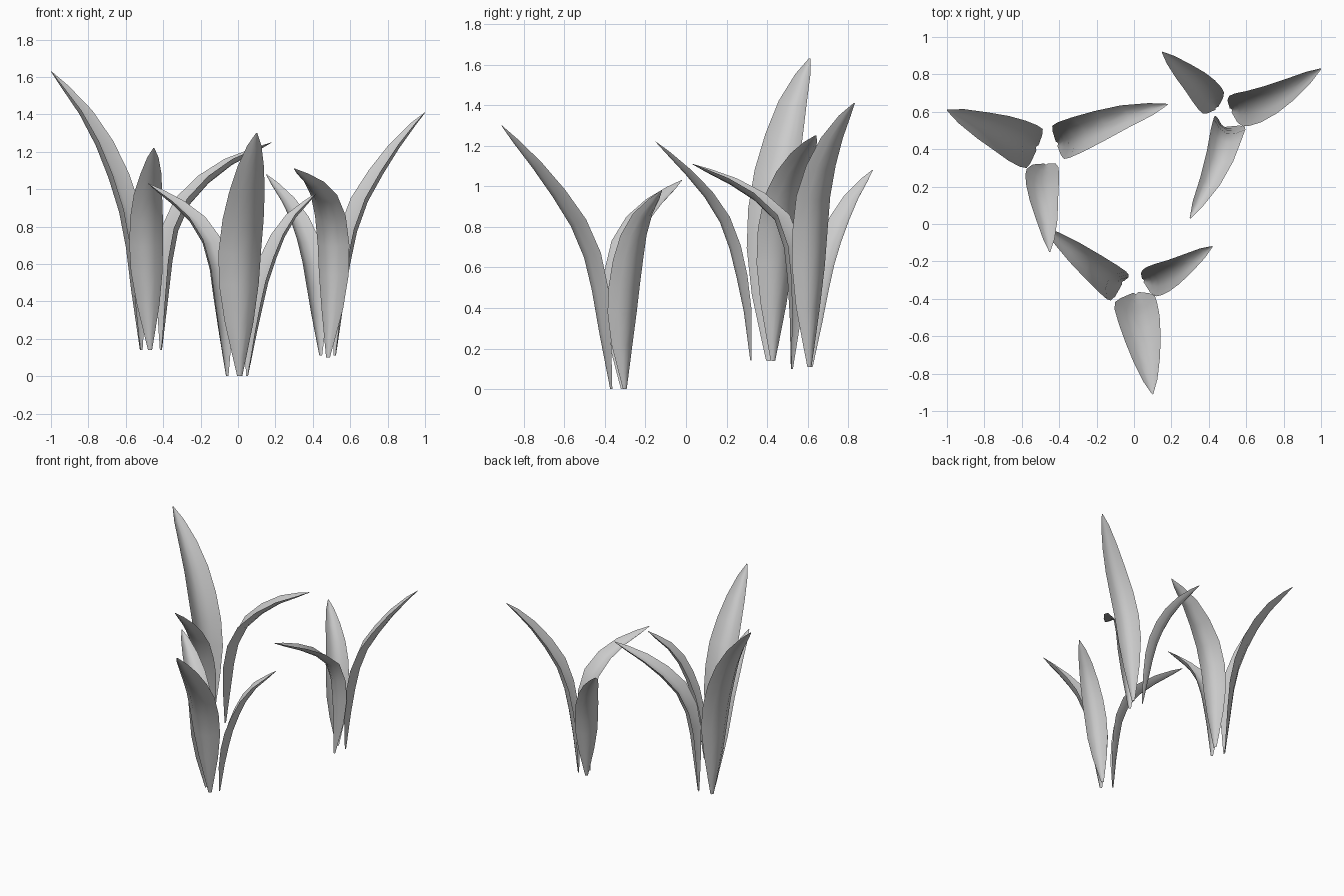
import bpy
import bmesh
from mathutils import Vector

if "Cube" in bpy.data.objects:
    bpy.data.objects.remove(bpy.data.objects["Cube"])

grey = bpy.data.materials.new("leaf_grey")
grey.use_nodes = True
colour = (0.6, 0.6, 0.6, 1)
grey.diffuse_color = colour
grey.node_tree.nodes["Principled BSDF"].inputs["Base Color"].default_value = colour

# Leaf outline: (fraction of length, fraction of full width)
OUTLINE = [(0, .12), (.07, .32), (.2, .68), (.34, .94), (.46, 1), (.58, .97),
           (.7, .84), (.82, .63), (.93, .34), (1, .03)]
ACROSS = (-1, -.5, 0, .5, 1)
TROUGH = .3


def point_at(path, fraction):
    """Point at a fraction of the length of a path."""
    steps = [(b - a).length for a, b in zip(path, path[1:])]
    left = fraction * sum(steps)
    for a, b, step in zip(path, path[1:], steps):
        if left <= step + 1e-6:
            return a.lerp(b, left / step)
        left -= step
    return path[-1].copy()


def leaf(name, width, *points):
    """Trough-shaped blade swept along a path, hollow side up."""
    path = [Vector(p) for p in points]
    out = path[-1] - path[0]
    side = Vector((-out.y, out.x, 0)).normalized()
    bm = bmesh.new()
    rows = []
    for f, w in OUTLINE:
        ahead = point_at(path, min(f + .06, 1)) - point_at(path, max(f - .06, 0))
        inward = ahead.cross(side).normalized()
        w *= width
        middle = point_at(path, f)
        rows.append([bm.verts.new(middle + side * (u * w / 2)
                                  + inward * (TROUGH * w * (u * u - .45)))
                     for u in ACROSS])
    for low, high in zip(rows, rows[1:]):
        for i in range(len(ACROSS) - 1):
            bm.faces.new((low[i], low[i + 1], high[i + 1], high[i]))
    for v in bm.verts:
        v.co.z = max(v.co.z, 0)
    mesh = bpy.data.meshes.new(name)
    bm.to_mesh(mesh)
    bm.free()
    mesh.materials.append(grey)
    mesh.shade_smooth()
    bpy.context.collection.objects.link(bpy.data.objects.new(name, mesh))


# Front tuft
leaf("front_tuft_front_leaf", .23, (.01, -.37, 0), (.01, -.41, .3), (.01, -.45, .6),
     (.03, -.53, .8), (.06, -.68, 1.03), (.1, -.91, 1.3))
leaf("front_tuft_right_leaf", .18, (-.06, -.31, 0), (-.09, -.33, .35), (-.12, -.31, .6),
     (-.17, -.27, .76), (-.27, -.19, .88), (-.48, -.02, 1.03))
leaf("front_tuft_left_leaf", .17, (.05, -.3, 0), (.09, -.31, .3), (.14, -.29, .53),
     (.21, -.26, .72), (.29, -.21, .85), (.42, -.12, .98))

# Back right tuft
leaf("right_tuft_right_leaf", .24, (-.52, .41, .14), (-.55, .41, .5), (-.57, .42, .75),
     (-.62, .44, .97), (-.72, .49, 1.22), (-.84, .54, 1.43), (-1, .61, 1.63))
leaf("right_tuft_left_leaf", .2, (-.41, .43, .14), (-.39, .44, .45), (-.37, .45, .7),
     (-.32, .47, .88), (-.22, .51, 1.01), (-.07, .57, 1.13), (.18, .64, 1.25))
leaf("right_tuft_front_leaf", .18, (-.47, .32, .14), (-.48, .3, .4), (-.49, .26, .62),
     (-.49, .21, .8), (-.48, .1, .97), (-.46, -.02, 1.1), (-.45, -.15, 1.22))

# Back left tuft
leaf("left_tuft_left_leaf", .19, (.52, .61, .11), (.55, .61, .45), (.59, .62, .73),
     (.67, .64, .95), (.79, .69, 1.15), (.9, .76, 1.3), (1, .83, 1.41))
leaf("left_tuft_back_leaf", .17, (.44, .62, .11), (.41, .66, .45), (.38, .7, .65),
     (.33, .76, .81), (.25, .83, .95), (.15, .92, 1.08))
leaf("left_tuft_front_leaf", .18, (.48, .52, .1), (.5, .53, .4), (.505, .52, .65),
     (.49, .48, .82), (.47, .39, .92), (.42, .25, 1.01), (.3, .03, 1.11))
